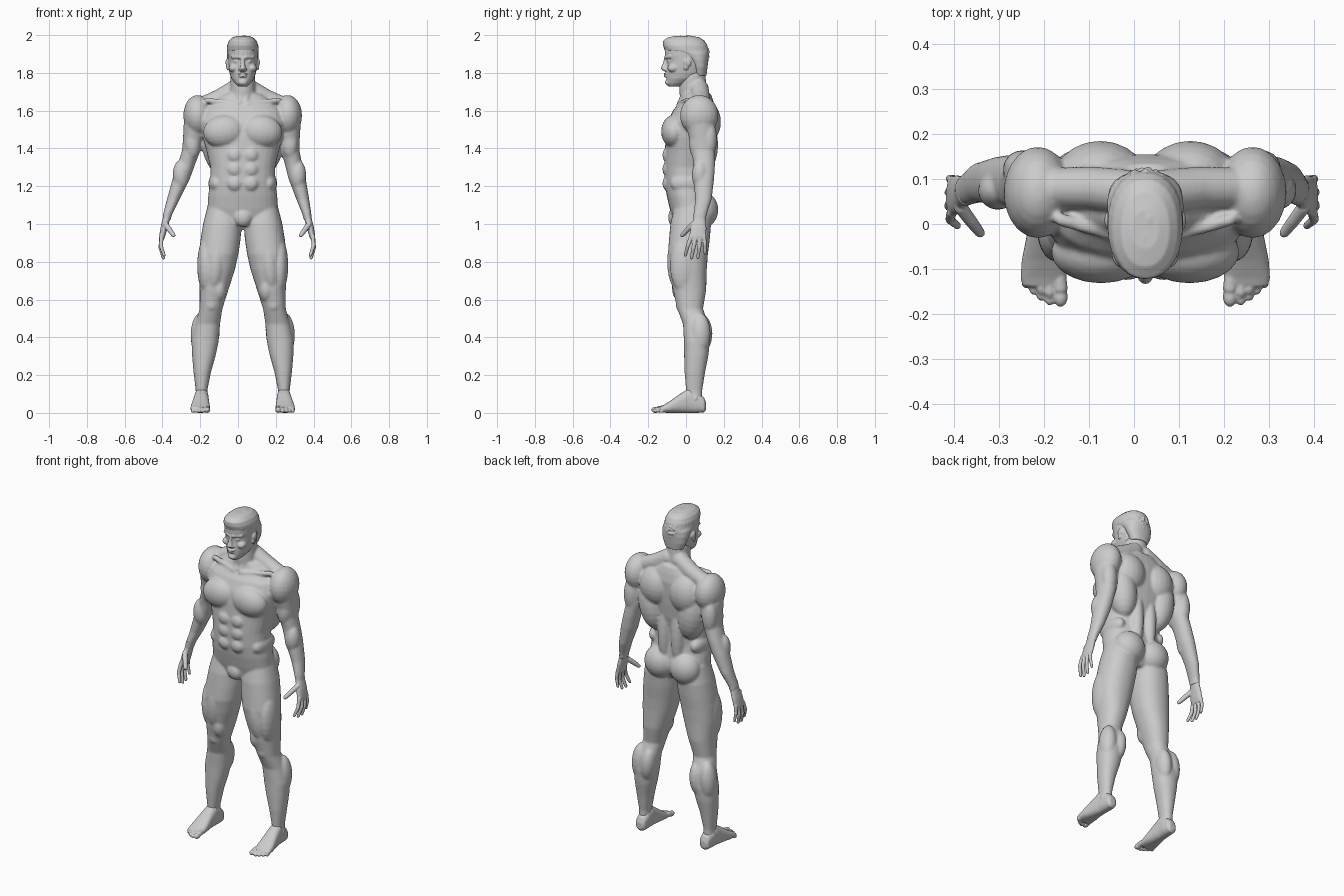
import bpy, bmesh, math, random
from mathutils import Vector, Matrix

MID = 0.025      # the body's midline sits slightly right of centre
SIDES = (1, -1)


def loft(bm, rings, u=(1, 0, 0), v=(0, 1, 0), n=2.2, seg=28):
    """Skin rings (x, y, z, half-width, half-depth) into a closed tube."""
    u, v, loops = Vector(u), Vector(v), []
    for x, y, z, ru, rv in rings:
        loop = []
        for i in range(seg):
            a = 2 * math.pi * i / seg
            c, s = math.cos(a), math.sin(a)
            cu = math.copysign(abs(c) ** (2 / n), c) * ru
            sv = math.copysign(abs(s) ** (2 / n), s) * rv
            loop.append(bm.verts.new(Vector((x, y, z)) + u * cu + v * sv))
        loops.append(loop)
    for a, b in zip(loops, loops[1:]):
        for i in range(seg):
            j = (i + 1) % seg
            bm.faces.new((a[i], a[j], b[j], b[i]))
    bm.faces.new(loops[0])
    bm.faces.new(loops[-1])


def blob(bm, c, r, tilt=0):
    """Ellipsoid muscle, tilt turns it about y."""
    m = Matrix.Translation(c) @ Matrix.Rotation(tilt, 4, 'Y') @ Matrix.Diagonal((*r, 1))
    bmesh.ops.create_uvsphere(bm, u_segments=20, v_segments=12, radius=1, matrix=m)


def capsule(bm, p, q, r, s):
    p, q = Vector(p), Vector(q)
    d = (q - p).normalized()
    u = d.orthogonal().normalized()
    ends = [(p - d * r * .8, r * .6), (p, r), (q, s), (q + d * s * .8, s * .6)]
    loft(bm, [(*c, k, k) for c, k in ends], u, d.cross(u), 2, 14)


def finish(bm, name, voxel, smooth):
    """Fuse the overlapping pieces into one skin."""
    bmesh.ops.recalc_face_normals(bm, faces=bm.faces[:])
    bmesh.ops.translate(bm, verts=bm.verts[:], vec=(MID, 0, 0))
    me = bpy.data.meshes.new(name)
    bm.to_mesh(me)
    bm.free()
    ob = bpy.data.objects.new(name, me)
    bpy.context.collection.objects.link(ob)
    rm = ob.modifiers.new("fuse", 'REMESH')
    rm.mode, rm.voxel_size, rm.use_smooth_shade = 'VOXEL', voxel, True
    sm = ob.modifiers.new("soften", 'SMOOTH')
    sm.factor, sm.iterations = 0.5, smooth
    return ob


def arm(s, x, y, z):
    """Place an arm point; the -x arm swings further out."""
    swing = 0.11 * max(0, min(1.58 - z, .53)) if s < 0 else 0
    return s * (x + swing), y, z


# ---- body: trunk (z, half-width, front y, back y)
bm = bmesh.new()
trunk = [(.99, .09, -.05, .09), (1.03, .165, -.072, .12), (1.08, .187, -.086, .13),
         (1.15, .183, -.102, .122), (1.22, .172, -.113, .115), (1.30, .172, -.115, .12),
         (1.38, .19, -.112, .138), (1.46, .212, -.108, .148), (1.54, .225, -.097, .153),
         (1.60, .215, -.07, .155), (1.65, .16, -.03, .145), (1.69, .10, -.02, .132)]
loft(bm, [(0, (f + b) / 2, z, a, (b - f) / 2) for z, a, f, b in trunk], n=2.3)
# neck
loft(bm, [(0, .055, 1.58, .072, .08), (0, .038, 1.70, .067, .073), (0, .034, 1.80, .064, .068)], n=2)
blob(bm, (0, -.06, 1.035), (.05, .035, .05))

# leg sections (x, y, z, half-width, half-depth)
leg = [(.10, .03, 1.10, .085, .09), (.108, .025, 1.0, .102, .108), (.117, .018, .92, .106, .108),
       (.128, .010, .84, .105, .106), (.138, .012, .76, .097, .098), (.152, .019, .65, .076, .088),
       (.168, .022, .55, .060, .068), (.186, .052, .47, .066, .068), (.199, .058, .38, .072, .069),
       (.206, .054, .30, .062, .064), (.214, .047, .22, .047, .055), (.218, .043, .12, .031, .043),
       (.218, .045, .04, .031, .040)]
arms = [(.225, .075, 1.61, .06, .07), (.245, .075, 1.53, .062, .076), (.247, .085, 1.45, .055, .068),
        (.251, .09, 1.39, .049, .063), (.268, .097, 1.32, .046, .057), (.288, .095, 1.24, .046, .054),
        (.318, .092, 1.13, .034, .044), (.34, .075, 1.05, .024, .035), (.345, .073, 1.02, .021, .033)]
# muscles (centre, radii, tilt)
muscles = [((.098, -.062, 1.49), (.112, .07, .088), .12),      # chest
           ((.10, .095, 1.54), (.105, .09, .12), 0),           # shoulder blade
           ((.135, .085, 1.42), (.082, .085, .16), .15),       # side of back
           ((.045, .095, 1.27), (.042, .052, .20), 0),         # lower back
           ((.14, .01, 1.215), (.042, .095, .055), 0),         # flank
           ((.085, .09, 1.075), (.094, .081, .095), 0),        # buttock
           ((.195, -.01, .78), (.046, .075, .15), 0),          # outer thigh
           ((.125, -.02, .66), (.042, .055, .075), 0),         # inner thigh
           ((.14, -.035, .80), (.055, .065, .16), -.1),        # front thigh
           ((.166, -.025, .575), (.036, .03, .042), 0),        # kneecap
           ((.165, .085, .42), (.043, .055, .10), -.1),        # inner calf
           ((.228, .075, .42), (.048, .055, .11), -.05),       # outer calf
           ((.192, .04, .085), (.011, .016, .018), 0),         # ankle bones
           ((.247, .05, .075), (.010, .016, .018), 0)]
arm_muscles = [((.238, .07, 1.575), (.076, .102, .108)),       # shoulder cap
               ((.25, .052, 1.43), (.042, .036, .085)),        # front upper arm
               ((.258, .122, 1.45), (.044, .042, .10)),        # rear upper arm
               ((.292, .075, 1.26), (.044, .044, .08))]        # forearm
for s in SIDES:
    loft(bm, [(s * x, y, z, a, b) for x, y, z, a, b in leg])
    loft(bm, [(*arm(s, x, y, z), a, b) for x, y, z, a, b in arms], n=2.1)
    for (x, y, z), r, t in muscles:
        blob(bm, (s * x, y, z), r, s * t)
    for c, r in arm_muscles:
        blob(bm, arm(s, *c), r)
    for z in (1.365, 1.29, 1.215):                             # stomach blocks
        blob(bm, (s * .042, -.094, z), (.043, .031, .042))
    capsule(bm, (s * .03, .07, 1.72), (s * .12, .08, 1.668), .05, .048)    # neck slope
    capsule(bm, (s * .12, .08, 1.668), (s * .21, .08, 1.63), .048, .045)
    capsule(bm, (s * .02, -.038, 1.635), (s * .19, .01, 1.655), .013, .015)  # collarbone
    capsule(bm, (s * .052, .03, 1.77), (s * .013, -.034, 1.645), .015, .012)  # neck cord
finish(bm, "body", .007, 5)

# ---- head (z, half-width, front y, back y)
bm = bmesh.new()
skull = [(1.728, .024, -.092, -.03), (1.745, .042, -.102, .01), (1.77, .060, -.104, .07),
         (1.80, .070, -.104, .093), (1.84, .077, -.102, .104), (1.865, .079, -.101, .107),
         (1.89, .080, -.112, .11), (1.92, .081, -.113, .11), (1.955, .074, -.105, .10),
         (1.98, .052, -.08, .075), (1.99, .03, -.05, .04)]
loft(bm, [(0, (f + b) / 2, z, a, (b - f) / 2) for z, a, f, b in skull], n=2.2)
# nose
loft(bm, [(0, -.103, 1.882, .010, .012), (0, -.108, 1.85, .010, .014),
          (0, -.114, 1.823, .018, .021), (0, -.106, 1.809, .013, .012)], n=2, seg=16)
# lips and chin
blob(bm, (0, -.105, 1.795), (.026, .014, .006))
blob(bm, (0, -.104, 1.783), (.022, .014, .007))
blob(bm, (0, -.094, 1.750), (.026, .017, .017))
for s in SIDES:
    capsule(bm, (s * .014, -.107, 1.883), (s * .056, -.083, 1.885), .009, .008)   # brow
    blob(bm, (s * .032, -.086, 1.861), (.015, .013, .008))                        # eye
    blob(bm, (s * .050, -.068, 1.825), (.024, .030, .022))                        # cheek
    blob(bm, (s * .014, -.109, 1.818), (.009, .012, .008))                        # nostril
    blob(bm, (s * .081, .008, 1.855), (.010, .021, .022))                         # ear
    blob(bm, (s * .079, .000, 1.832), (.009, .013, .018))
finish(bm, "head", .004, 3)

# ---- short wavy hair
bm = bmesh.new()
cap = [(1.785, .055, .04, .108), (1.83, .074, .032, .114), (1.87, .082, .005, .118),
       (1.90, .085, -.04, .119), (1.918, .084, -.112, .118), (1.945, .083, -.122, .113),
       (1.97, .073, -.122, .099), (1.988, .054, -.095, .072), (1.996, .03, -.055, .03)]
loft(bm, [(0, (f + b) / 2, z, a, (b - f) / 2) for z, a, f, b in cap], n=2.2)
random.seed(4)
for _ in range(170):
    d = Vector((random.gauss(0, 1), random.gauss(0, 1), random.gauss(0, 1))).normalized()
    p = Vector((d.x * .079, d.y * .113 - .003, 1.90 + d.z * .092))
    if p.z > (1.81 if p.y > .04 else 1.93):
        blob(bm, p, (.009, .019, .008), random.uniform(-.5, .5))
finish(bm, "hair", .004, 3)

# ---- hands
palm = [(.338, .075, 1.07, .022, .034), (.345, .072, 1.03, .020, .032), (.358, .066, .98, .019, .042),
        (.368, .062, .935, .016, .045), (.370, .062, .92, .012, .040)]
fingers = [((.371, .027, .935), (.375, .010, .885), (.358, -.004, .835)),
           ((.372, .050, .930), (.377, .040, .875), (.361, .029, .820)),
           ((.372, .074, .930), (.377, .070, .875), (.363, .063, .822)),
           ((.370, .096, .940), (.375, .100, .893), (.365, .101, .845)),
           ((.352, .038, 1.00), (.328, .006, .968), (.308, -.020, .940))]   # last is the thumb
for s, side in zip(SIDES, ("left", "right")):
    bm = bmesh.new()
    loft(bm, [(*arm(s, x, y, z), a, b) for x, y, z, a, b in palm])
    for i, joints in enumerate(fingers):
        a, b, c = (arm(s, *j) for j in joints)
        k = (.0105, .011, .0105, .0095, .014)[i]
        capsule(bm, a, b, k * 1.1, k)
        capsule(bm, b, c, k, k * .8)
    finish(bm, side + "_hand", .0035, 2)

# ---- feet (x, y, z, half-width, half-height)
foot = [(.216, .106, .035, .018, .020), (.216, .095, .042, .031, .040), (.216, .06, .056, .036, .056),
        (.218, .02, .066, .038, .066), (.221, -.03, .051, .043, .051), (.224, -.08, .033, .050, .033),
        (.226, -.12, .021, .051, .020), (.226, -.138, .018, .046, .014)]
toes = [(.188, -.184, .016), (.212, -.181, .0115), (.231, -.171, .0105), (.248, -.157, .010), (.265, -.143, .0095)]
for s, side in zip(SIDES, ("left", "right")):
    bm = bmesh.new()
    loft(bm, [(s * x, y, z, a, b) for x, y, z, a, b in foot], v=(0, 0, 1), n=2.5)
    for x, tip, r in toes:
        capsule(bm, (s * (x * .9 + .022), -.11, .024), (s * x, tip + r * 2.4, .021), r, r)
        blob(bm, (s * x, tip + r * 1.4, r), (r, r * 1.4, r))
    finish(bm, side + "_foot", .0038, 2)
